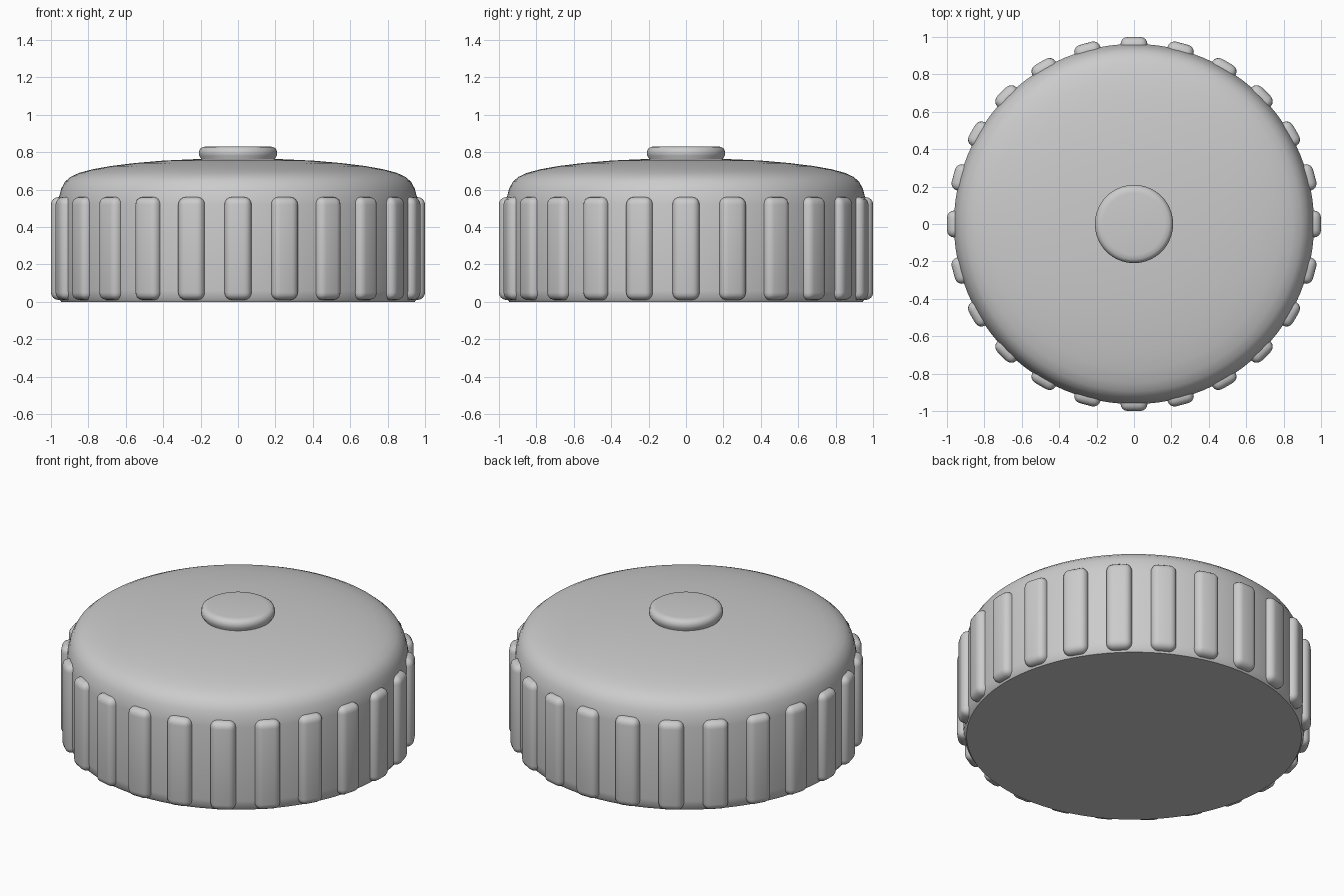
import bpy, bmesh, math
from mathutils import Matrix

if "Cube" in bpy.data.objects:
    bpy.data.objects.remove(bpy.data.objects["Cube"])

grey = bpy.data.materials.new("light grey plastic")
grey.diffuse_color = (0.6, 0.6, 0.6, 1)
grey.use_nodes = True
grey.node_tree.nodes["Principled BSDF"].inputs["Base Color"].default_value = grey.diffuse_color


def finish(name, bm, angle=40):
    bmesh.ops.recalc_face_normals(bm, faces=bm.faces)
    mesh = bpy.data.meshes.new(name)
    bm.to_mesh(mesh)
    bm.free()
    mesh.materials.append(grey)
    ob = bpy.data.objects.new(name, mesh)
    bpy.context.collection.objects.link(ob)
    bpy.context.view_layer.objects.active = ob
    ob.select_set(True)
    bpy.ops.object.shade_smooth_by_angle(angle=math.radians(angle))
    ob.select_set(False)
    return ob


def lathe(name, profile, steps=96):
    bm = bmesh.new()
    verts = [bm.verts.new((r, 0, z)) for r, z in profile]
    edges = [bm.edges.new(p) for p in zip(verts, verts[1:])]
    bmesh.ops.spin(bm, geom=verts + edges, cent=(0, 0, 0), axis=(0, 0, 1),
                   angle=math.tau, steps=steps, use_merge=True)
    bmesh.ops.remove_doubles(bm, verts=bm.verts, dist=1e-4)
    return finish(name, bm)


# Domed cap with a flat underside
lathe("cap_body", [
    (0, 0), (0.945, 0), (0.958, 0.02), (0.963, 0.06), (0.963, 0.52),
    (0.957, 0.56), (0.945, 0.605), (0.925, 0.642), (0.895, 0.668),
    (0.85, 0.689), (0.78, 0.708), (0.68, 0.726), (0.55, 0.742),
    (0.4, 0.755), (0.2, 0.764), (0, 0.767)])

# Rounded centre button
lathe("top_button", [
    (0, 0.74), (0.195, 0.74), (0.197, 0.765), (0.207, 0.78), (0.209, 0.8),
    (0.203, 0.818), (0.188, 0.828), (0.165, 0.831), (0, 0.831)], 64)

# Ring of 24 rounded grip ribs
bm = bmesh.new()
bmesh.ops.create_cube(bm, size=1, matrix=Matrix.Translation((0.945, 0, 0.285))
                      @ Matrix.Diagonal((0.11, 0.145, 0.55, 1)))
bmesh.ops.bevel(bm, geom=bm.edges[:], offset=0.04, segments=4, profile=0.5,
                affect='EDGES')
rib = bm.verts[:] + bm.edges[:] + bm.faces[:]
for i in range(1, 24):
    copy = bmesh.ops.duplicate(bm, geom=rib)["geom"]
    bmesh.ops.rotate(bm, verts=[g for g in copy if isinstance(g, bmesh.types.BMVert)],
                     cent=(0, 0, 0), matrix=Matrix.Rotation(i * math.tau / 24, 3, 'Z'))
finish("grip_ribs", bm)
